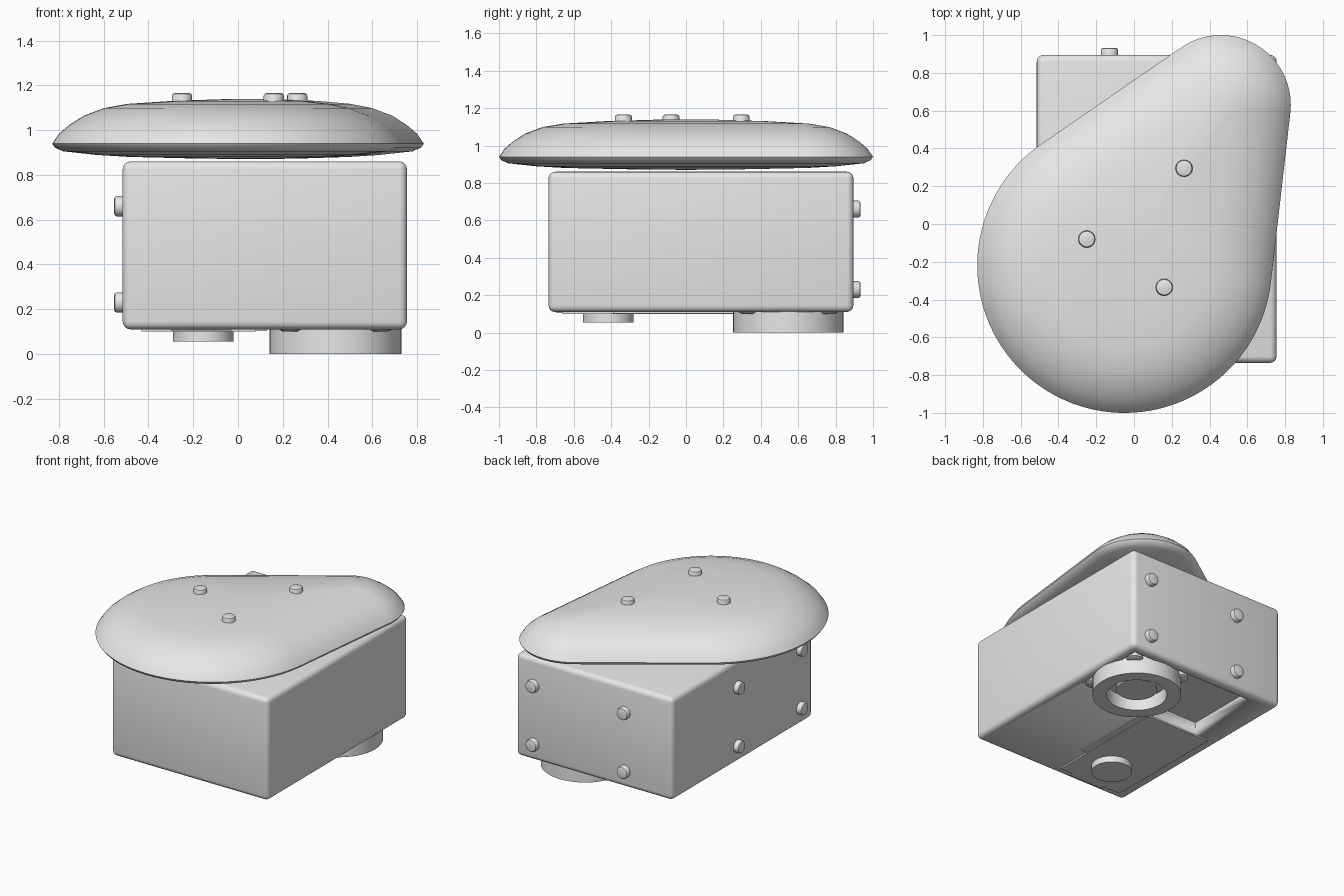
import bpy, bmesh, math
from mathutils import Vector, Matrix

if "Cube" in bpy.data.objects:
    bpy.data.objects.remove(bpy.data.objects["Cube"], do_unlink=True)

grey = bpy.data.materials.new("plain grey")
grey.use_nodes = True
grey.diffuse_color = (0.8, 0.8, 0.8, 1)
grey.node_tree.nodes["Principled BSDF"].inputs["Base Color"].default_value = (0.8, 0.8, 0.8, 1)


def finish(name, bm, smooth=35):
    bmesh.ops.recalc_face_normals(bm, faces=bm.faces)
    mesh = bpy.data.meshes.new(name)
    bm.to_mesh(mesh)
    bm.free()
    mesh.materials.append(grey)
    ob = bpy.data.objects.new(name, mesh)
    bpy.context.collection.objects.link(ob)
    bpy.ops.object.select_all(action="DESELECT")
    ob.select_set(True)
    bpy.context.view_layer.objects.active = ob
    bpy.ops.object.shade_smooth_by_angle(angle=math.radians(smooth))
    return ob


def block(name, low, high, bevel=0):
    bm = bmesh.new()
    low, high = Vector(low), Vector(high)
    bmesh.ops.create_cube(bm, size=1)
    bmesh.ops.scale(bm, vec=high - low, verts=bm.verts)
    bmesh.ops.translate(bm, vec=(low + high) / 2, verts=bm.verts)
    if bevel:
        bmesh.ops.bevel(bm, geom=bm.edges[:], offset=bevel, segments=4,
                        profile=0.5, affect="EDGES")
    return finish(name, bm)


def lathe(name, profile, place, axis=(0, 0, 1), sides=48):
    """Spin a (radius, height) profile and point its axis outwards."""
    bm = bmesh.new()
    verts = [bm.verts.new((r, 0, h)) for r, h in profile]
    edges = [bm.edges.new(pair) for pair in zip(verts, verts[1:])]
    bmesh.ops.spin(bm, geom=verts + edges, cent=(0, 0, 0), axis=(0, 0, 1),
                   angle=math.tau, steps=sides, use_merge=True)
    bmesh.ops.remove_doubles(bm, verts=bm.verts, dist=0.0001)
    turn = Vector((0, 0, 1)).rotation_difference(Vector(axis)).to_matrix().to_4x4()
    bm.transform(Matrix.Translation(place) @ turn)
    return finish(name, bm)


def screw(name, place, axis):
    profile = [(0, -0.03), (0.045, -0.03), (0.045, 0.027), (0.041, 0.035),
               (0.033, 0.038), (0, 0.038)]
    return lathe(name, profile, place, axis, 28)


# Body with a recess in the underside
body = block("body", (-0.515, -0.735, 0.11), (0.755, 0.895, 0.86), 0.035)
cutter = block("recess_cutter", (-0.3, 0.28, 0), (0.69, 0.83, 0.18))
cutter.hide_render = True
cut = body.modifiers.new("recess", "BOOLEAN")
cut.operation = "DIFFERENCE"
cut.object = cutter
bpy.context.view_layer.objects.active = body
bpy.ops.object.modifier_apply(modifier=cut.name)
bpy.data.objects.remove(cutter, do_unlink=True)

# Teardrop cushion: hull of two circles, inset ring by ring
BIG, SMALL = Vector((-0.05, -0.22)), Vector((0.46, 0.63))
BIG_R, SMALL_R = 0.78, 0.37
MIDDLE = Vector((0.08, 0.0))
LIMIT, DEEP = 0.3, 0.83


def outline(inset):
    d = min(inset, LIMIT)
    shrink = (DEEP - max(inset, LIMIT)) / (DEEP - LIMIT)
    span = SMALL - BIG
    heading = math.atan2(span.y, span.x)
    half = math.acos((BIG_R - SMALL_R) / span.length)
    points = []
    for centre, radius, start, sweep, n in (
            (SMALL, SMALL_R, heading - half, 2 * half, 40),
            (BIG, BIG_R, heading + half, math.tau - 2 * half, 72)):
        for i in range(n + 1):
            a = start + sweep * i / n
            p = centre + (radius - d) * Vector((math.cos(a), math.sin(a)))
            points.append(MIDDLE + (p - MIDDLE) * shrink)
    return points


section = [(0.6, 0.873), (0.34, 0.88), (0.2, 0.889), (0.05, 0.905), (0.012, 0.922),
           (0, 0.94), (0.03, 0.983), (0.075, 1.022), (0.14, 1.064), (0.23, 1.098),
           (0.33, 1.117), (0.5, 1.13), (0.7, 1.138)]
bm = bmesh.new()
rings = [[bm.verts.new((p.x, p.y, z)) for p in outline(d)] for d, z in section]
for lower, upper in zip(rings, rings[1:]):
    for i in range(len(lower)):
        bm.faces.new((lower[i - 1], lower[i], upper[i], upper[i - 1]))
for ring, z in ((rings[0], 0.87), (rings[-1], 1.14)):
    tip = bm.verts.new((MIDDLE.x, MIDDLE.y, z))
    for i in range(len(ring)):
        bm.faces.new((ring[i - 1], ring[i], tip))
finish("teardrop_cushion", bm, 40)

# Screws on the cushion, the back and the right side
for i, (x, y) in enumerate(((-0.25, -0.08), (0.265, 0.295), (0.16, -0.335))):
    screw(f"top_screw_{i + 1}", (x, y, 1.127), (0, 0, 1))
for row, z in (("lower", 0.23), ("upper", 0.66)):
    for i, x in enumerate((-0.13, 0.61)):
        screw(f"back_{row}_screw_{i + 1}", (x, 0.895, z), (0, 1, 0))
    for i, y in enumerate((-0.59, 0.14)):
        screw(f"side_{row}_screw_{i + 1}", (-0.515, y, z), (-1, 0, 0))

# Ring foot with its core, held by four screws
RX, RY = 0.435, 0.547
lathe("ring_foot", [(0, 0.19), (0.295, 0.19), (0.295, 0), (0.2, 0), (0.2, 0.1), (0, 0.1)],
      (RX, RY, 0))
lathe("ring_core", [(0, 0.1), (0.135, 0.1), (0.135, 0.04), (0, 0.04)], (RX, RY, 0))
for i, (sx, sy) in enumerate(((-1, -1), (1, -1), (1, 1), (-1, 1))):
    lathe(f"foot_screw_{i + 1}", [(0, 0.18), (0.055, 0.18), (0.055, 0.108), (0.04, 0.1), (0, 0.1)],
          (RX + sx * 0.195, RY + sy * 0.21, 0), sides=28)

# Underside hatch with tabs and a round knob
block("hatch", (-0.43, -0.66, 0.1), (0.08, 0.25, 0.13))
block("hatch_side_tab", (0.07, -0.39, 0.103), (0.13, 0.25, 0.13))
block("hatch_front_tab", (-0.3, -0.695, 0.104), (-0.03, -0.65, 0.13))
lathe("hatch_knob", [(0, 0.12), (0.135, 0.12), (0.135, 0.055), (0, 0.055)], (-0.155, -0.415, 0))
